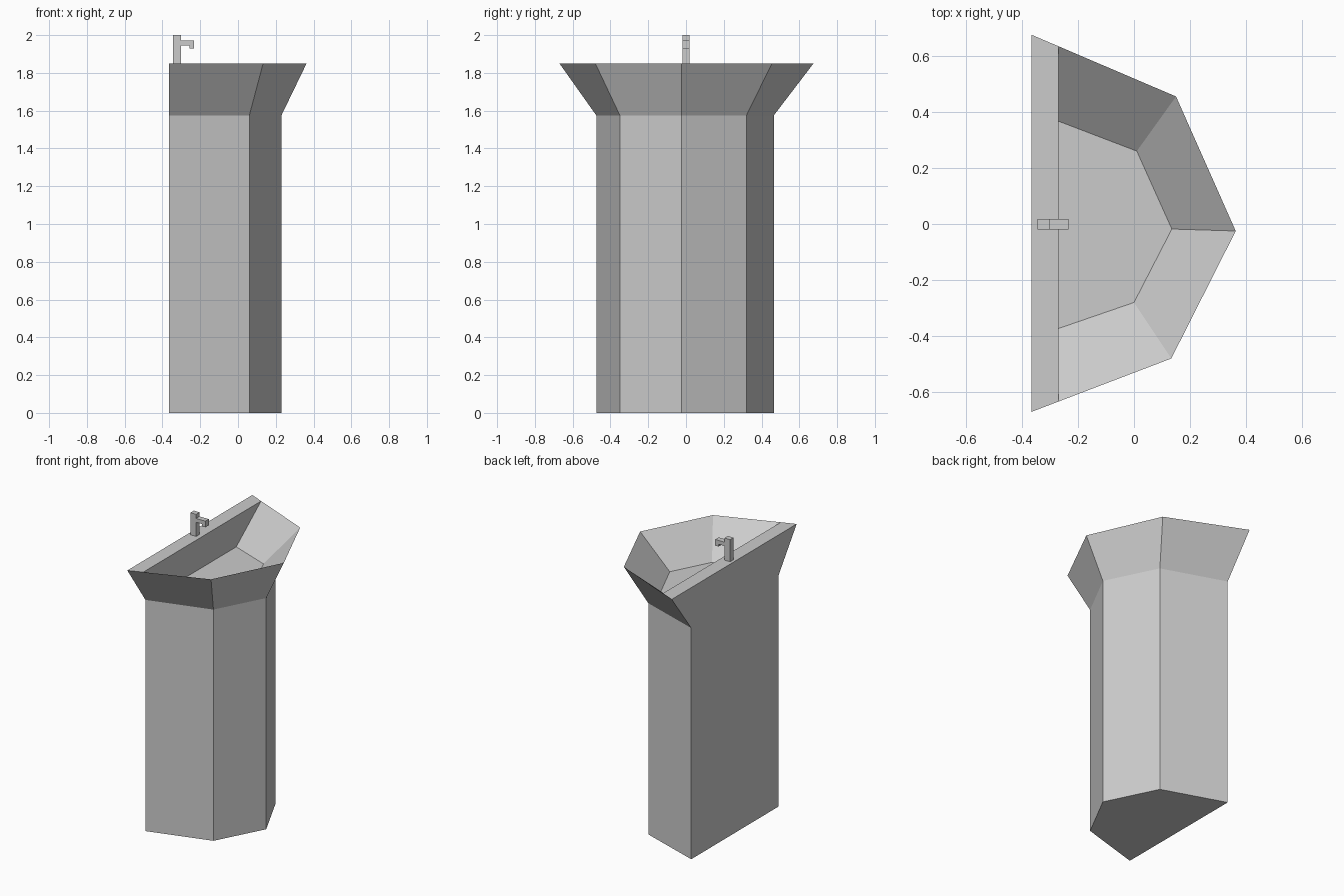
import bpy, bmesh

if "Cube" in bpy.data.objects:
    bpy.data.objects.remove(bpy.data.objects["Cube"])

BACK_X, LEDGE_X = -0.365, -0.27
SHOULDER_Z, RIM_Z, FLOOR_Z = 1.575, 1.85, 1.64

# Five-sided outlines, seen from above
COLUMN = [(BACK_X, -0.475), (0.06, -0.35), (0.23, -0.025), (0.06, 0.32), (BACK_X, 0.465)]
RIM = [(BACK_X, -0.67), (0.133, -0.48), (0.363, -0.025), (0.15, 0.455), (BACK_X, 0.675)]
FLOOR = [(LEDGE_X, -0.373), (0.0, -0.28), (0.135, -0.018), (0.01, 0.26), (LEDGE_X, 0.367)]


def finish(bm, name):
    bmesh.ops.recalc_face_normals(bm, faces=bm.faces)
    mesh = bpy.data.meshes.new(name)
    bm.to_mesh(mesh)
    bm.free()
    obj = bpy.data.objects.new(name, mesh)
    bpy.context.collection.objects.link(obj)
    return obj


def ring(bm, outline, z):
    return [bm.verts.new((x, y, z)) for x, y in outline]


def bridge(bm, a, b, closed=True):
    n = len(a)
    for i in range(n if closed else n - 1):
        j = (i + 1) % n
        bm.faces.new((a[i], a[j], b[j], b[i]))


def on_ledge(p, q):
    t = (LEDGE_X - p[0]) / (q[0] - p[0])
    return (LEDGE_X, p[1] + t * (q[1] - p[1]))


# Pedestal, flared bowl and back ledge as one shell
bm = bmesh.new()
foot = ring(bm, COLUMN, 0)
shoulder = ring(bm, COLUMN, SHOULDER_Z)
rim = ring(bm, RIM, RIM_Z)
floor = ring(bm, FLOOR, FLOOR_Z)
bm.faces.new(foot)
bridge(bm, foot, shoulder)

# Ledge corners split the two side edges of the rim
ledge_a, ledge_b = ring(bm, [on_ledge(RIM[0], RIM[1]), on_ledge(RIM[4], RIM[3])], RIM_Z)
bm.faces.new((shoulder[0], shoulder[1], rim[1], ledge_a, rim[0]))
bridge(bm, shoulder[1:4], rim[1:4], closed=False)
bm.faces.new((shoulder[3], shoulder[4], rim[4], ledge_b, rim[3]))
bm.faces.new((shoulder[4], shoulder[0], rim[0], rim[4]))
bm.faces.new((rim[0], ledge_a, ledge_b, rim[4]))

# Bowl interior
bridge(bm, [ledge_a] + rim[1:4] + [ledge_b], floor)
bm.faces.new(floor)
finish(bm, "pedestal_basin")

# Tap: upright post with a hooked spout, extruded from its side profile
profile = [(-0.345, RIM_Z), (-0.302, RIM_Z), (-0.302, 1.946), (-0.258, 1.946),
           (-0.258, 1.93), (-0.233, 1.93), (-0.233, 1.972), (-0.302, 1.972),
           (-0.302, 2.0), (-0.345, 2.0)]
bm = bmesh.new()
sides = [[bm.verts.new((x, y, z)) for x, z in profile] for y in (-0.019, 0.018)]
bridge(bm, *sides)
for side in sides:
    bm.faces.new(side)
finish(bm, "tap")
